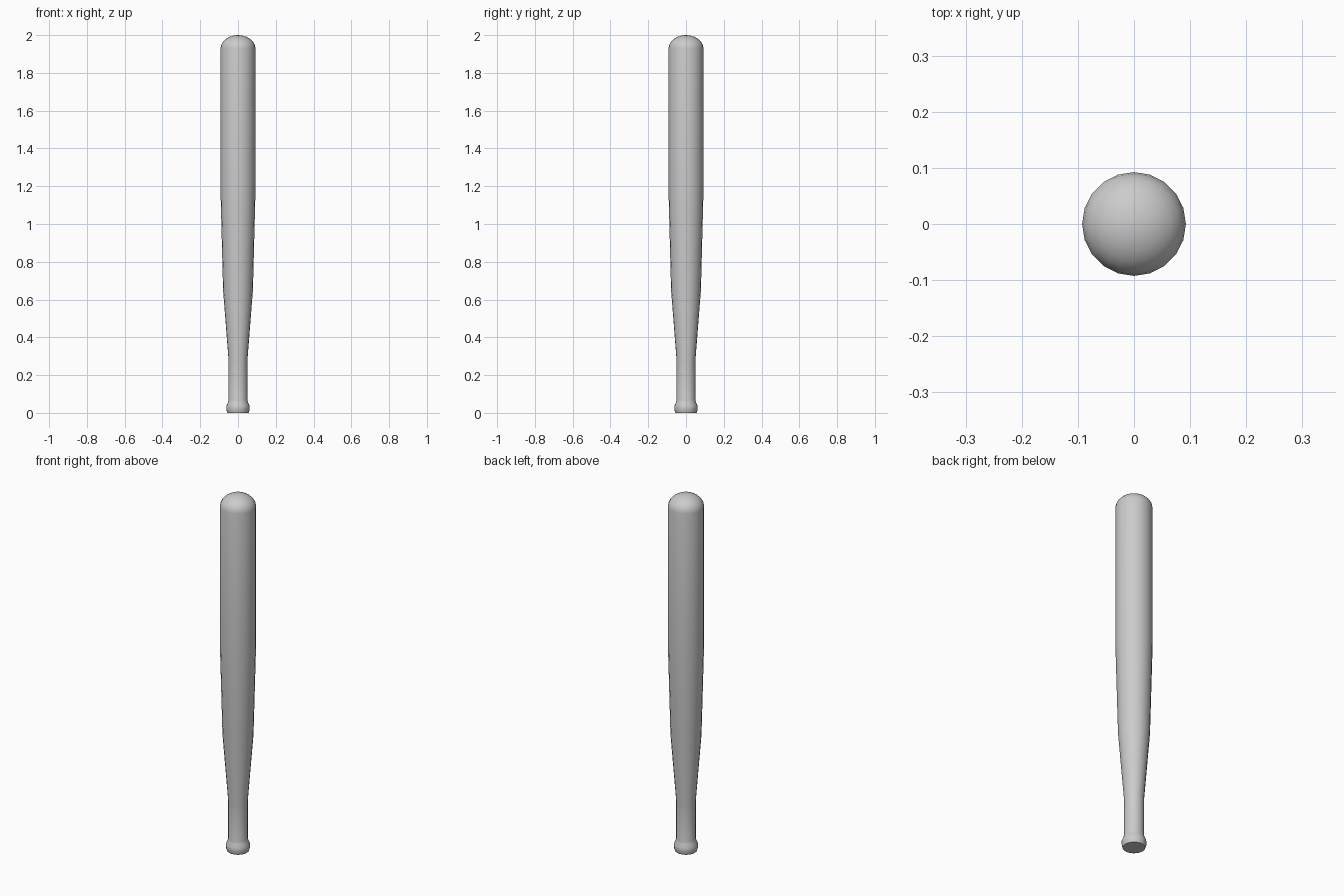
import bpy, bmesh
from math import sin, cos, pi, radians

if "Cube" in bpy.data.objects:
    bpy.data.objects.remove(bpy.data.objects["Cube"])

SIDES = 20

# Half profile (radius, height): knob, handle, taper, barrel
profile = [(0.056, 0.0), (0.060, 0.012), (0.062, 0.025), (0.061, 0.038),
           (0.053, 0.056), (0.050, 0.068), (0.050, 0.28), (0.079, 0.65),
           (0.0925, 1.17), (0.0925, 1.93)]

# Rounded barrel end
DOME = 6
profile += [(0.0925 * cos(i / DOME * pi / 2), 1.93 + 0.07 * sin(i / DOME * pi / 2))
            for i in range(1, DOME)]

# Turn the profile into rings
bm = bmesh.new()
rings = [[bm.verts.new((r * cos(2 * pi * k / SIDES), r * sin(2 * pi * k / SIDES), z))
          for k in range(SIDES)] for r, z in profile]
for a, b in zip(rings, rings[1:]):
    for k in range(SIDES):
        n = (k + 1) % SIDES
        bm.faces.new((a[k], a[n], b[n], b[k]))

# Flat knob base and domed tip
bm.faces.new(rings[0][::-1])
tip = bm.verts.new((0, 0, 2.0))
for k in range(SIDES):
    bm.faces.new((rings[-1][k], rings[-1][(k + 1) % SIDES], tip))

mesh = bpy.data.meshes.new("bat")
bm.to_mesh(mesh)
bm.free()
bat = bpy.data.objects.new("bat", mesh)
bpy.context.collection.objects.link(bat)
bpy.context.view_layer.objects.active = bat
bat.select_set(True)
bpy.ops.object.shade_smooth_by_angle(angle=radians(45))
